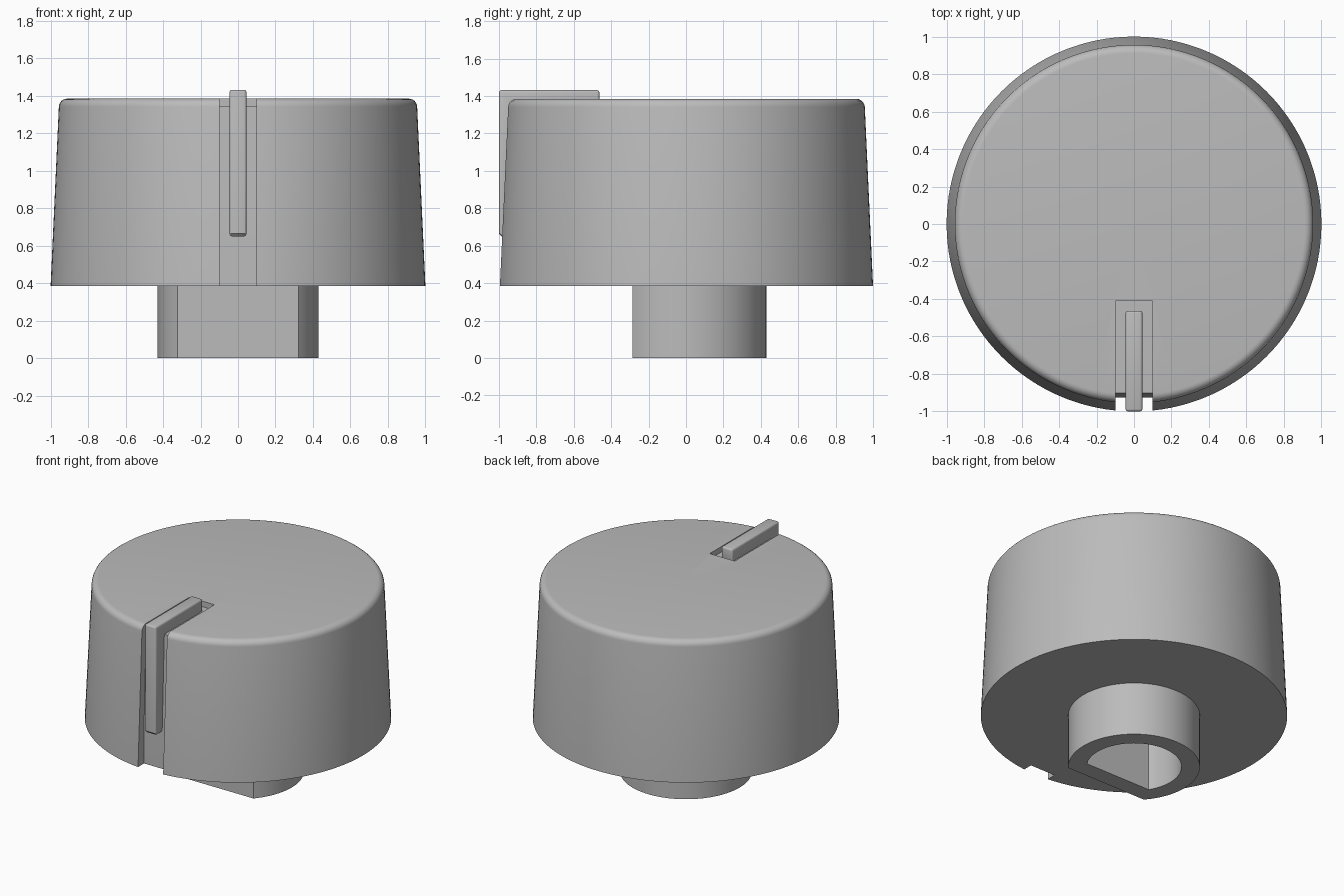
import bpy, bmesh, math
from mathutils import Vector

cube = bpy.data.objects.get("Cube")
if cube:
    bpy.data.objects.remove(cube, do_unlink=True)

grey = bpy.data.materials.new("mid_grey")
grey.use_nodes = True
COLOUR = (0.5, 0.5, 0.5, 1)
grey.diffuse_color = COLOUR
grey.node_tree.nodes["Principled BSDF"].inputs["Base Color"].default_value = COLOUR


def make_object(name, bm):
    bmesh.ops.recalc_face_normals(bm, faces=bm.faces)
    mesh = bpy.data.meshes.new(name)
    bm.to_mesh(mesh)
    bm.free()
    mesh.materials.append(grey)
    obj = bpy.data.objects.new(name, mesh)
    bpy.context.collection.objects.link(obj)
    return obj


def prism(name, points, offset):
    """Extrude a closed outline of 3D points along an offset."""
    bm = bmesh.new()
    face = bm.faces.new([bm.verts.new(p) for p in points])
    ext = bmesh.ops.extrude_face_region(bm, geom=[face])
    verts = [v for v in ext["geom"] if isinstance(v, bmesh.types.BMVert)]
    bmesh.ops.translate(bm, verts=verts, vec=Vector(offset))
    return make_object(name, bm)


def side_prism(name, outline, half_width):
    return prism(name, [(-half_width, y, z) for y, z in outline], (2 * half_width, 0, 0))


def d_prism(name, radius, flat, z0, z1, steps=72):
    """Round shaft with a flat facing the front."""
    a = math.asin(flat / radius)
    angles = [-a + (math.pi + 2 * a) * i / steps for i in range(steps + 1)]
    ring = [(radius * math.cos(t), radius * math.sin(t), z0) for t in angles]
    return prism(name, ring, (0, 0, z1 - z0))


def lathe(name, profile, steps=128):
    bm = bmesh.new()
    verts = [bm.verts.new((r, 0, z)) for r, z in profile]
    edges = [bm.edges.new(pair) for pair in zip(verts, verts[1:])]
    bmesh.ops.spin(bm, geom=verts + edges, cent=(0, 0, 0), axis=(0, 0, 1),
                   angle=math.tau, steps=steps, use_duplicate=False)
    bmesh.ops.remove_doubles(bm, verts=bm.verts, dist=1e-5)
    return make_object(name, bm)


def activate(obj):
    bpy.ops.object.select_all(action="DESELECT")
    obj.select_set(True)
    bpy.context.view_layer.objects.active = obj


def cut(obj, cutter):
    mod = obj.modifiers.new("cut", "BOOLEAN")
    mod.operation = "DIFFERENCE"
    mod.solver = "EXACT"
    mod.object = cutter
    activate(obj)
    bpy.ops.object.modifier_apply(modifier=mod.name)


def smooth(obj):
    activate(obj)
    bpy.ops.object.shade_smooth_by_angle(angle=math.radians(30))


BASE, TOP, FILLET = 0.385, 1.385, 0.045

# Tapered knob body with a rounded top rim
rim = [(0.911 + FILLET * math.cos(t), TOP - FILLET + FILLET * math.sin(t))
       for t in [math.radians(3 + 87 * i / 6) for i in range(7)]]
body = lathe("knob_body", [(0, BASE), (1.0, BASE)] + rim + [(0, TOP)])

# D-shaped stem and its socket
stem = d_prism("stem", 0.43, 0.285, 0, BASE)
socket = d_prism("socket_cutter", 0.31, 0.165, -0.1, 0.8)

# Groove across the top and down the front
groove = side_prism("groove_cutter", [
    (-0.412, 1.6), (-0.412, 1.345), (-0.903, 1.345), (-0.927, 0.65),
    (-0.927, 0.2), (-1.3, 0.2), (-1.3, 1.6)], 0.1)

cut(body, groove)
cut(body, socket)
cut(stem, socket)
for helper in (groove, socket):
    bpy.data.objects.remove(helper, do_unlink=True)

# Raised pointer bar bent over the rim
pointer = side_prism("pointer_bar", [
    (-1.0, 1.432), (-0.463, 1.432), (-0.463, 1.33), (-0.89, 1.33),
    (-0.915, 0.65), (-0.985, 0.65), (-1.0, 0.665)], 0.045)
bevel = pointer.modifiers.new("round_edges", "BEVEL")
bevel.width = 0.013
bevel.segments = 3
bevel.limit_method = "ANGLE"
bevel.angle_limit = math.radians(60)
activate(pointer)
bpy.ops.object.modifier_apply(modifier=bevel.name)

for part in (body, stem, pointer):
    smooth(part)
